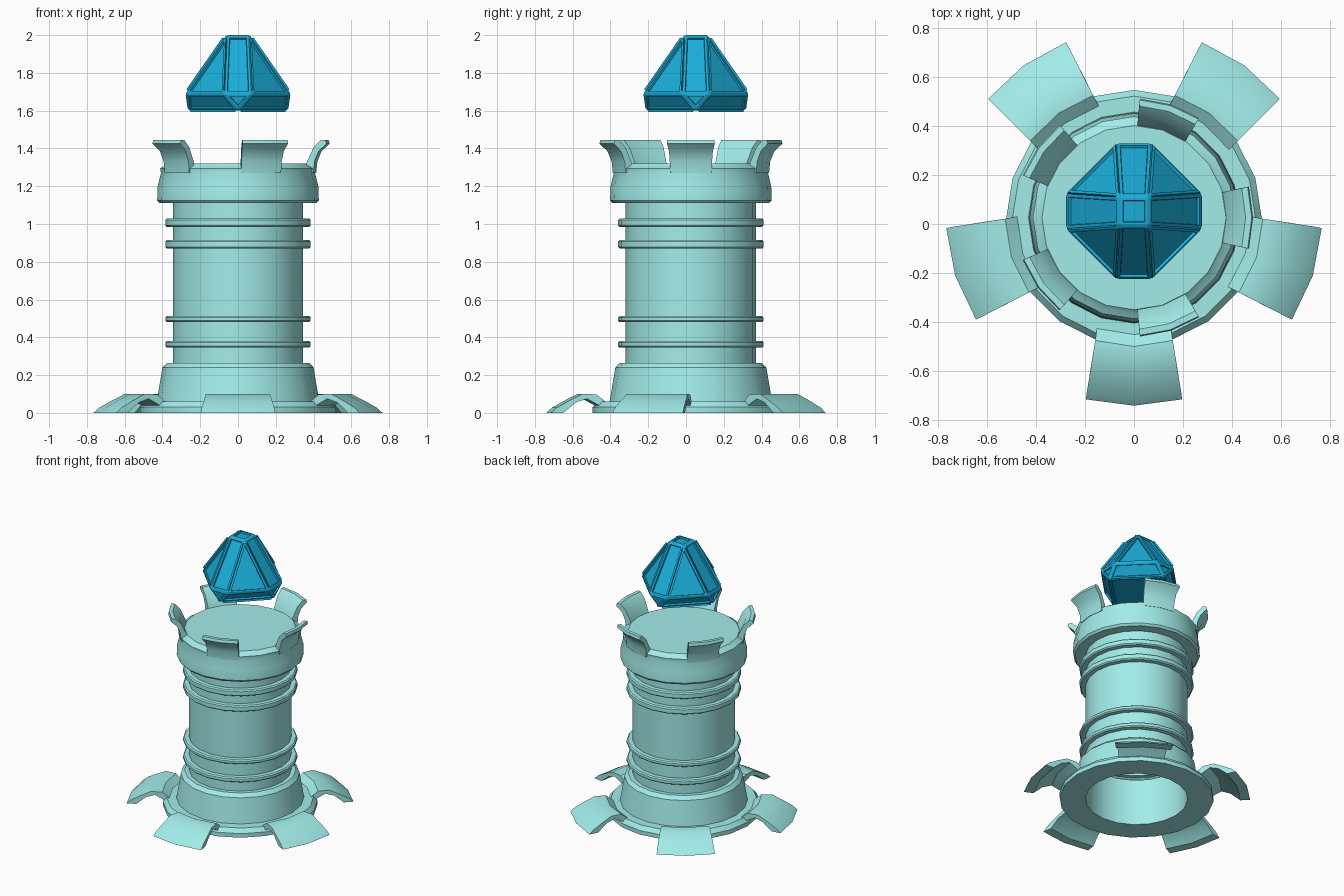
import bpy, bmesh
from math import sin, cos, asin, pi, radians

if "Cube" in bpy.data.objects:
    bpy.data.objects.remove(bpy.data.objects["Cube"])

CY = 0.026      # tower axis in y
SIDES = 20


def material(name, rgb):
    m = bpy.data.materials.new(name)
    m.diffuse_color = (*rgb, 1)
    m.use_nodes = True
    m.node_tree.nodes["Principled BSDF"].inputs["Base Color"].default_value = m.diffuse_color
    return m


STONE = material("pale_stone", (0.36, 0.84, 0.82))
GEM = material("blue_crystal", (0.01, 0.42, 0.70))


def finish(name, bm, mat, loc, smooth=None):
    bmesh.ops.recalc_face_normals(bm, faces=bm.faces)
    me = bpy.data.meshes.new(name)
    bm.to_mesh(me)
    bm.free()
    me.materials.append(mat)
    ob = bpy.data.objects.new(name, me)
    ob.location = loc
    bpy.context.collection.objects.link(ob)
    if smooth:
        bpy.ops.object.select_all(action='DESELECT')
        ob.select_set(True)
        bpy.context.view_layer.objects.active = ob
        bpy.ops.object.shade_smooth_by_angle(angle=radians(smooth))
    return ob


def lathe(name, profile, cap_top=False):
    """Revolve (radius, z) points around the tower axis."""
    bm = bmesh.new()
    rings = [[bm.verts.new((r * cos(2 * pi * i / SIDES), r * sin(2 * pi * i / SIDES), z))
              for i in range(SIDES)] for r, z in profile]
    for a, b in zip(rings, rings[1:]):
        for i in range(SIDES):
            j = (i + 1) % SIDES
            bm.faces.new((a[i], a[j], b[j], b[i]))
    if cap_top:
        bm.faces.new(rings[-1])
    return finish(name, bm, STONE, (0, CY, 0), 30)


def curved_blocks(name, profile, first_angle):
    """Five copies of a closed (radius, z, half width) section, two facets wide."""
    bm = bmesh.new()
    n = len(profile)
    for k in range(5):
        mid = radians(first_angle + 72 * k)
        cols = []
        for s in (-1, 0, 1):
            col = []
            for r, z, h in profile:
                a = mid + s * asin(h / r)
                col.append(bm.verts.new((r * cos(a), r * sin(a), z)))
            cols.append(col)
        for a, b in zip(cols, cols[1:]):
            for i in range(n):
                j = (i + 1) % n
                bm.faces.new((a[i], a[j], b[j], b[i]))
        bm.faces.new(cols[0])
        bm.faces.new(cols[2])
    return finish(name, bm, STONE, (0, CY, 0), 30)


# Column: open tube with four raised bands
R, B = 0.345, 0.385
column = [(R, 0.0)]
for z0, z1 in ((0.345, 0.38), (0.48, 0.512), (0.87, 0.915), (0.985, 1.03)):
    column += [(R, z0), (B - 0.008, z0), (B, z0 + 0.008),
               (B, z1 - 0.008), (B - 0.008, z1), (R, z1)]
column.append((R, 1.13))
lathe("column", column)

# Base: flange and tapered collar
lathe("base", [(R, 0.0), (0.52, 0.0), (0.52, 0.03), (0.495, 0.06), (0.43, 0.06),
               (0.40, 0.24), (0.375, 0.265), (R, 0.265)])

# Head: flared drum closed by a platform
lathe("head", [(R, 1.11), (0.415, 1.11), (0.428, 1.125), (0.425, 1.2), (0.408, 1.27),
               (0.412, 1.295), (0.385, 1.31), (0.375, 1.32)], cap_top=True)

# Arched feet
curved_blocks("feet", [(0.47, 0.055, 0.15), (0.525, 0.098, 0.158), (0.60, 0.10, 0.17),
                       (0.675, 0.062, 0.182), (0.735, 0.028, 0.192), (0.766, 0.0, 0.196),
                       (0.70, 0.0, 0.186), (0.635, 0.055, 0.176), (0.575, 0.075, 0.166),
                       (0.52, 0.045, 0.157), (0.48, 0.02, 0.152)], -90)

# Battlements curling outwards
curved_blocks("battlements", [(0.414, 1.27, 0.110), (0.420, 1.33, 0.112), (0.442, 1.385, 0.116),
                              (0.485, 1.425, 0.126), (0.480, 1.445, 0.126), (0.455, 1.445, 0.120),
                              (0.415, 1.405, 0.112), (0.380, 1.33, 0.104), (0.365, 1.29, 0.100)], 0)

# Crystal: faceted hull with recessed panels
bm = bmesh.new()
for sx in (-1, 1):
    for sy in (-1, 1):
        bm.verts.new((sx * 0.062, sy * 0.062, 2.0))
        for x, y in ((0.075, 0.278), (0.278, 0.075)):
            bm.verts.new((sx * x, sy * y, 1.69))
for s in (-1, 1):
    bm.verts.new((s * 0.265, 0, 1.6))
    bm.verts.new((0, s * 0.265, 1.6))
bmesh.ops.convex_hull(bm, input=bm.verts)
bmesh.ops.dissolve_limit(bm, angle_limit=radians(2), verts=bm.verts, edges=bm.edges)
bmesh.ops.bevel(bm, geom=bm.edges[:], offset=0.008, segments=1, affect='EDGES')
panels = [f for f in bm.faces if f.calc_area() > 0.004]
bmesh.ops.inset_individual(bm, faces=panels, thickness=0.014, depth=0)
bmesh.ops.inset_individual(bm, faces=panels, thickness=0.003, depth=-0.012)
crystal = finish("crystal", bm, GEM, (0, 0.052, 0))
